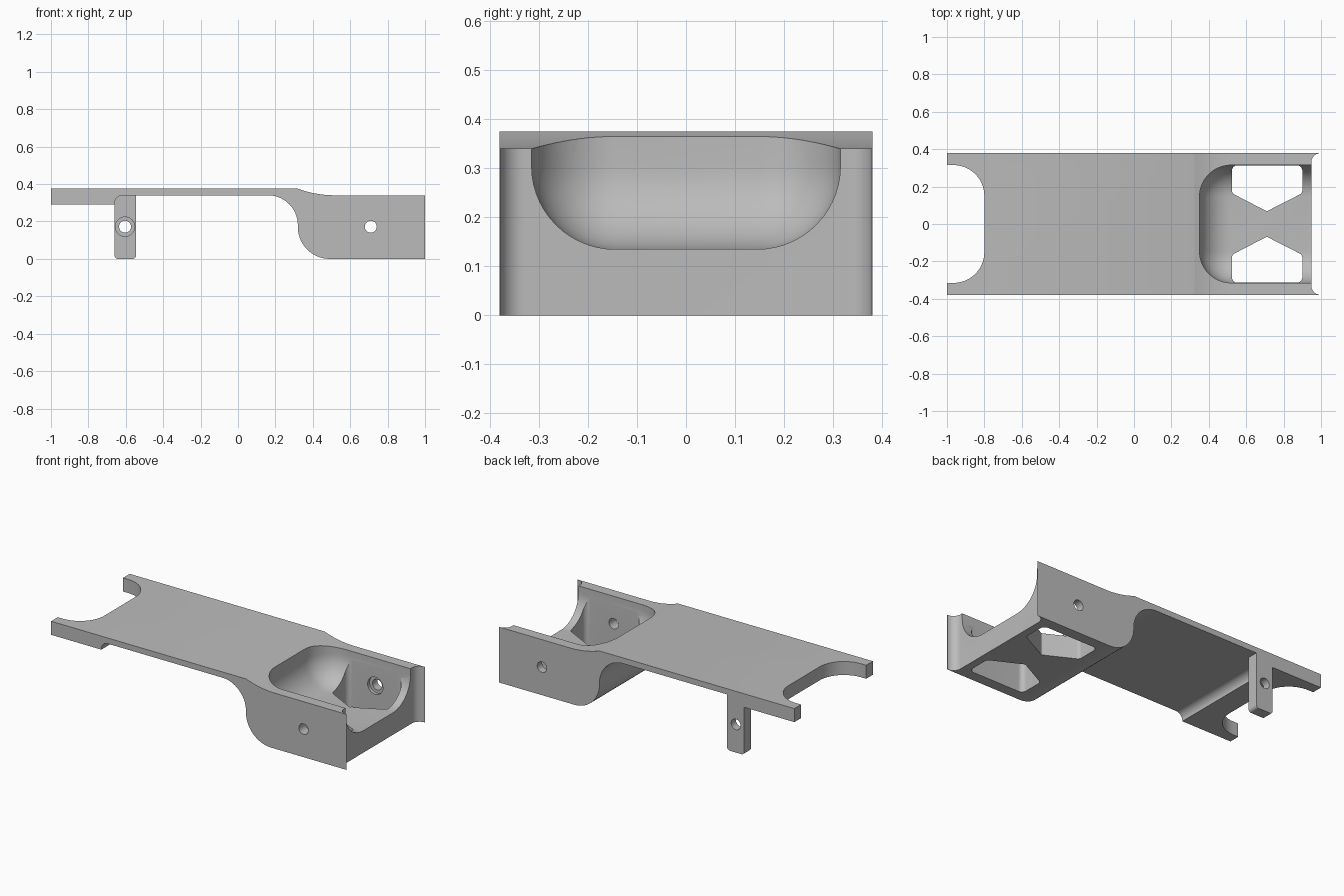
import bpy, bmesh, math
from mathutils import Vector, Matrix

if "Cube" in bpy.data.objects:
    bpy.data.objects.remove(bpy.data.objects["Cube"], do_unlink=True)

HALF = 0.38      # half width of the body
INNER = 0.315    # inner face of the side walls


def rounded(corners, steps=14):
    """Outline from (a, b, radius) corners, with an arc at each radius."""
    out = []
    for i, (a, b, r) in enumerate(corners):
        p = Vector((a, b))
        if not r:
            out.append(p)
            continue
        d1 = (Vector(corners[i - 1][:2]) - p).normalized()
        d2 = (Vector(corners[(i + 1) % len(corners)][:2]) - p).normalized()
        half = d1.angle(d2) / 2
        centre = p + (d1 + d2).normalized() * r / math.sin(half)
        start = p + d1 * r / math.tan(half) - centre
        end = p + d2 * r / math.tan(half) - centre
        sweep = math.atan2(start.cross(end), start.dot(end))
        for k in range(steps + 1):
            out.append(centre + Matrix.Rotation(sweep * k / steps, 2) @ start)
    return out


def finish(bm, name):
    bmesh.ops.recalc_face_normals(bm, faces=bm.faces)
    mesh = bpy.data.meshes.new(name)
    bm.to_mesh(mesh)
    bm.free()
    obj = bpy.data.objects.new(name, mesh)
    bpy.context.collection.objects.link(obj)
    return obj


def prism(name, corners, axis, lo, hi):
    """Extrude a rounded outline along y (outline in xz) or z (outline in xy)."""
    bm = bmesh.new()
    place = (lambda p: (p.x, lo, p.y)) if axis == "y" else (lambda p: (p.x, p.y, lo))
    face = bm.faces.new([bm.verts.new(place(p)) for p in rounded(corners)])
    res = bmesh.ops.extrude_face_region(bm, geom=[face])
    shift = Vector((0, hi - lo, 0)) if axis == "y" else Vector((0, 0, hi - lo))
    verts = [v for v in res["geom"] if isinstance(v, bmesh.types.BMVert)]
    bmesh.ops.translate(bm, verts=verts, vec=shift)
    return finish(bm, name)


def bore(name, x, radius, lo, hi):
    """Cylinder along y at the height of the screw holes."""
    bm = bmesh.new()
    bmesh.ops.create_cone(bm, cap_ends=True, segments=40, radius1=radius, radius2=radius,
                          depth=hi - lo,
                          matrix=Matrix.Translation((x, (lo + hi) / 2, 0.172))
                          @ Matrix.Rotation(math.pi / 2, 4, "X"))
    return finish(bm, name)


def combine(target, other, operation):
    mod = target.modifiers.new(other.name, "BOOLEAN")
    mod.operation, mod.solver, mod.object = operation, "EXACT", other
    bpy.context.view_layer.objects.active = target
    bpy.ops.object.modifier_apply(modifier=mod.name)
    bpy.data.objects.remove(other, do_unlink=True)


# Side profile: thick end, thin plate, S-curve down into the deep block
body = prism("bracket_body", [
    (-1, 0.375, 0), (-1, 0.292, 0), (-0.66, 0.292, 0), (-0.66, 0.34, 0.045),
    (0.32, 0.34, 0.16), (0.32, 0, 0.17), (1, 0, 0), (1, 0.34, 0),
    (0.42, 0.34, 0.58), (0.32, 0.375, 0)], "y", -HALF, HALF)

# Single hanging tab on the back edge
tab = prism("tab", [(-0.66, 0.355, 0), (-0.66, 0, 0.018), (-0.545, 0, 0.018),
                    (-0.545, 0.355, 0)], "y", INNER, HALF)
combine(body, tab, "UNION")

# Rounded pocket in the block, open towards the top and the end
bm = bmesh.new()
bmesh.ops.create_cube(bm, size=1, matrix=Matrix.Translation((0.95, 0, 0.535))
                      @ Matrix.Diagonal((1.2, 2 * INNER, 0.8, 1)))
bmesh.ops.bevel(bm, geom=list(bm.edges), offset=0.17, segments=14, profile=0.5,
                affect="EDGES")
combine(body, finish(bm, "pocket"), "DIFFERENCE")

# Two mirrored windows through the floor, leaving an X-shaped web
for side in (1, -1):
    window = prism("window", [
        (0.523, side * 0.314, 0.03), (0.9, side * 0.314, 0.03),
        (0.9, side * 0.165, 0.025), (0.71, side * 0.068, 0.01),
        (0.523, side * 0.165, 0.025)], "z", -0.1, 0.5)
    combine(body, window, "DIFFERENCE")

# Notch in the thick end and flared recess at the block end
combine(body, prism("end_notch", [
    (-1.2, -INNER, 0), (-0.8, -INNER, 0.165), (-0.8, INNER, 0.165),
    (-1.2, INNER, 0)], "z", -0.1, 0.6), "DIFFERENCE")
combine(body, prism("end_recess", [
    (0.948, -0.379, 0.05), (1.1, -0.379, 0), (1.1, 0.379, 0),
    (0.948, 0.379, 0.05)], "z", -0.1, 0.6), "DIFFERENCE")

# Screw holes, countersunk on the inner face of the back wall and the tab
for x in (-0.604, 0.71):
    combine(body, bore("hole", x, 0.032, -0.6, 0.6), "DIFFERENCE")
    combine(body, bore("counterbore", x, 0.052, 0.29, 0.333), "DIFFERENCE")

# Plain grey finish
grey = bpy.data.materials.new("grey")
grey.use_nodes = True
colour = (0.5, 0.5, 0.5, 1)
grey.diffuse_color = colour
grey.node_tree.nodes["Principled BSDF"].inputs["Base Color"].default_value = colour
body.data.materials.clear()
body.data.materials.append(grey)

bpy.ops.object.select_all(action="DESELECT")
body.select_set(True)
bpy.context.view_layer.objects.active = body
bpy.ops.object.shade_smooth_by_angle(angle=math.radians(30))
